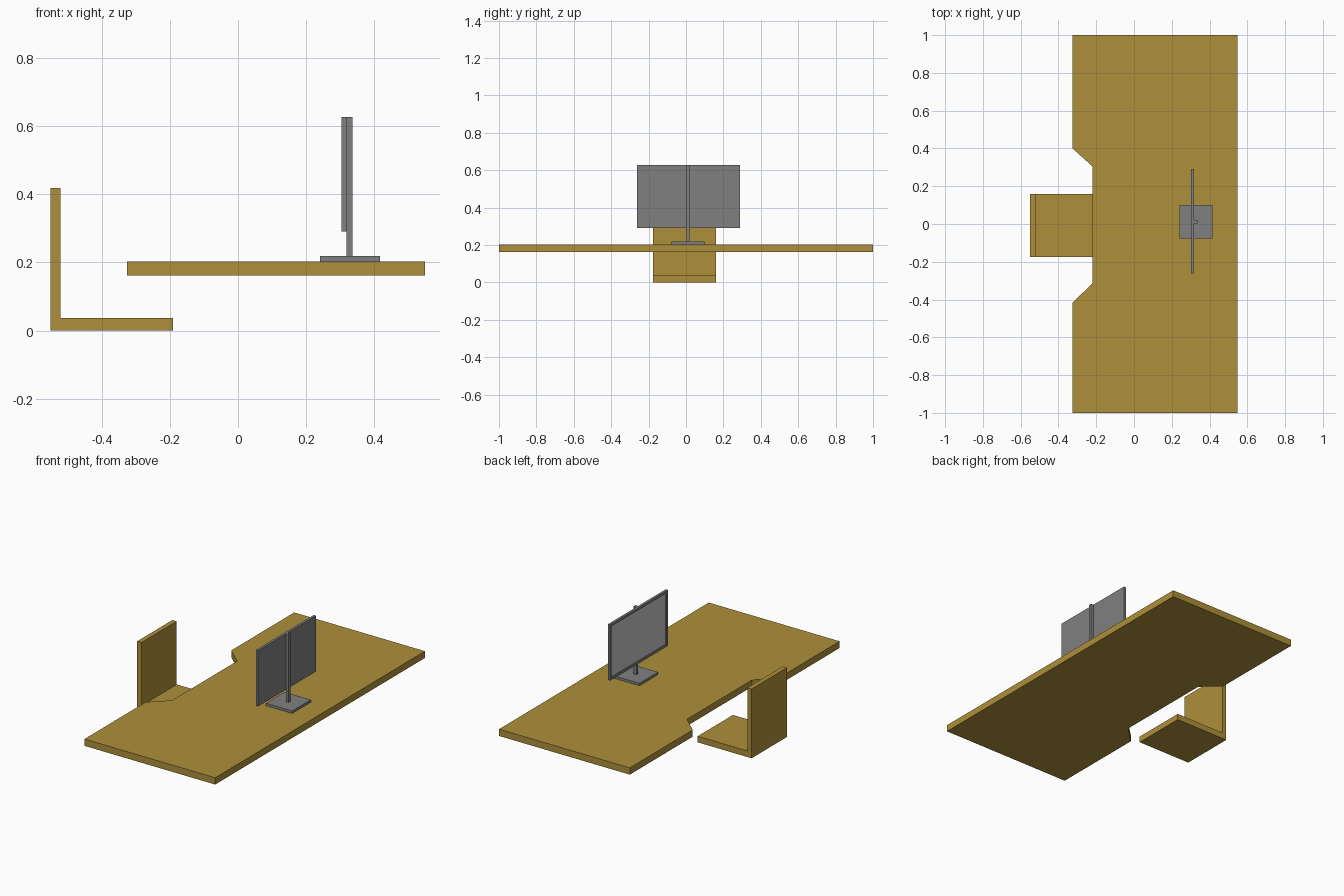
import bpy
import bmesh

if "Cube" in bpy.data.objects:
    bpy.data.objects.remove(bpy.data.objects["Cube"], do_unlink=True)


def make_material(name, srgb):
    linear = [((c / 255 + 0.055) / 1.055) ** 2.4 for c in srgb] + [1]
    mat = bpy.data.materials.new(name)
    mat.use_nodes = True
    mat.diffuse_color = linear
    mat.node_tree.nodes["Principled BSDF"].inputs["Base Color"].default_value = linear
    return mat


wood = make_material("ochre wood", (174, 144, 58))
grey = make_material("grey plastic", (128, 128, 128))
light = make_material("light grey screen", (198, 198, 198))


def add_object(name, bm, *mats):
    bmesh.ops.recalc_face_normals(bm, faces=bm.faces)
    mesh = bpy.data.meshes.new(name)
    bm.to_mesh(mesh)
    bm.free()
    for mat in mats:
        mesh.materials.append(mat)
    obj = bpy.data.objects.new(name, mesh)
    bpy.context.collection.objects.link(obj)
    return obj


def box_mesh(xs, ys, zs):
    bm = bmesh.new()
    bmesh.ops.create_cube(bm, size=1)
    for v in bm.verts:
        v.co = [r[0] if c < 0 else r[1] for c, r in zip(v.co, (xs, ys, zs))]
    return bm


def prism(name, points, axis, low, high, mat):
    """Extrude a flat outline along y or z."""
    bm = bmesh.new()
    place = (lambda a, b: (a, low, b)) if axis == 1 else (lambda a, b: (a, b, low))
    face = bm.faces.new([bm.verts.new(place(a, b)) for a, b in points])
    top = bmesh.ops.extrude_face_region(bm, geom=[face])["geom"]
    for v in top:
        if isinstance(v, bmesh.types.BMVert):
            v.co[axis] = high
    return add_object(name, bm, mat)


# Desk top with a chamfered seating notch
prism("desk_top", [(-0.325, -1), (0.548, -1), (0.548, 1), (-0.325, 1),
                   (-0.325, 0.4), (-0.22, 0.305), (-0.22, -0.315), (-0.325, -0.415)],
      2, 0.162, 0.203, wood)

# L-shaped chair: seat and backrest in one profile
prism("chair", [(-0.55, 0), (-0.19, 0), (-0.19, 0.037), (-0.521, 0.037),
                (-0.521, 0.418), (-0.55, 0.418)], 1, -0.176, 0.16, wood)

# Monitor stand
add_object("monitor_base", box_mesh((0.241, 0.416), (-0.077, 0.1), (0.203, 0.218)), grey)
add_object("monitor_pole", box_mesh((0.318, 0.336), (0.002, 0.02), (0.218, 0.627)), grey)

# Monitor with a framed, recessed screen facing the chair
bm = box_mesh((0.303, 0.318), (-0.262, 0.29), (0.29, 0.627))
bm.normal_update()
front = min(bm.faces, key=lambda f: f.calc_center_median().x)
bmesh.ops.inset_region(bm, faces=[front], thickness=0.02)
bmesh.ops.inset_region(bm, faces=[front], thickness=0, depth=-0.006)
front.material_index = 1
add_object("monitor", bm, grey, light)
